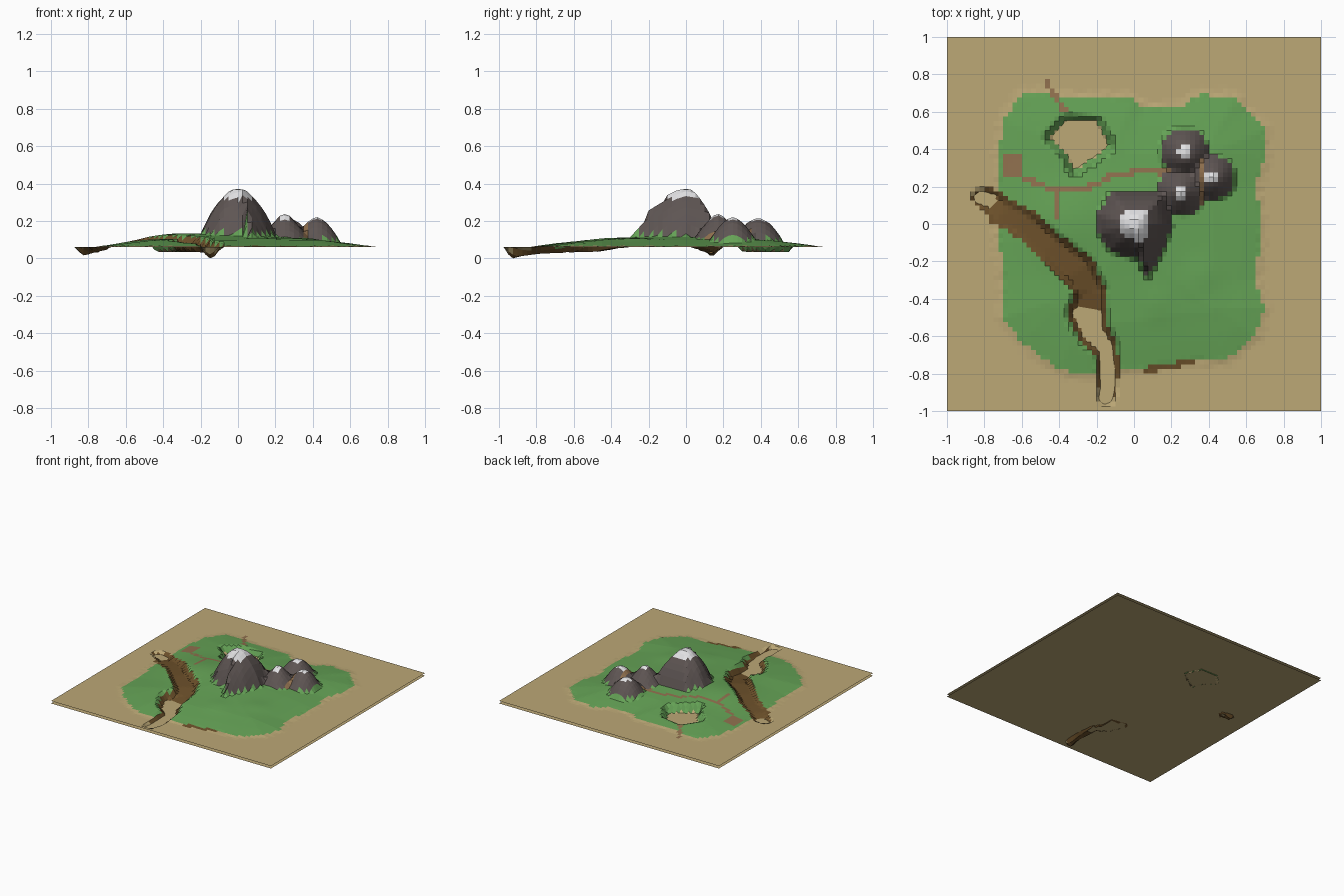
import bpy, bmesh, math, random
from mathutils import Vector

if "Cube" in bpy.data.objects:
    bpy.data.objects.remove(bpy.data.objects["Cube"])

random.seed(4)
N, STEP, SHORE = 80, 0.025, 0.04


def mat(name, r, g, b):
    m = bpy.data.materials.new(name)
    lin = [((c / 255 + 0.055) / 1.055) ** 2.4 for c in (r, g, b)]
    m.diffuse_color = (*lin, 1)
    m.use_nodes = True
    m.node_tree.nodes["Principled BSDF"].inputs["Base Color"].default_value = m.diffuse_color
    return m


MATS = [mat("sand", 188, 168, 118), mat("grass", 101, 163, 86), mat("dirt_path", 144, 112, 78),
        mat("river_earth", 108, 80, 42), mat("rock", 94, 85, 83), mat("snow", 226, 226, 228)]
SAND, GRASS, PATH, EARTH, ROCK, SNOW = range(6)

# Outlines, seen from above
COAST = [(-.72, .4), (-.7, .55), (-.6, .7), (-.3, .68), (0, .67), (.05, .62), (.25, .62), (.35, .69),
         (.55, .68), (.6, .6), (.7, .5), (.7, .35), (.65, .2), (.68, 0), (.65, -.3), (.7, -.45),
         (.65, -.6), (.5, -.72), (.3, -.72), (.1, -.76), (-.1, -.78), (-.25, -.8), (-.4, -.78),
         (-.6, -.63), (-.7, -.5), (-.69, -.3), (-.72, -.1)]
VOLCANO = [(-.2, .05), (-.12, .17), (.17, .17), (.2, 0), (.16, -.13), (.07, -.29), (.03, -.19),
           (-.12, -.15), (-.19, -.05)]
POND = [(-.45, .46), (-.36, .56), (-.2, .55), (-.13, .42), (-.2, .37), (-.32, .29), (-.36, .38)]
# River: x, y, half width, floor height
RIVER = [(-.82, .14, .02, .016), (-.77, .13, .035, .03), (-.7, .06, .055, .06), (-.6, .01, .055, .072),
         (-.45, -.12, .055, .08), (-.3, -.25, .07, .075), (-.23, -.36, .055, .055),
         (-.25, -.48, .075, .035), (-.22, -.58, .06, .035), (-.15, -.66, .035, .03),
         (-.14, -.78, .03, .025), (-.14, -.88, .02, .012), (-.15, -.925, .012, 0)]
PATHS = [[(-.62, .26), (-.42, .18), (-.4, .02)],
         [(-.42, .19), (-.22, .2), (-.12, .26), (.02, .28), (.35, .27), (.39, .24)],
         [(-.47, .76), (-.37, .6)], [(.37, .33), (.37, .1)]]
PEAKS = [(.25, .17, .238, .13), (.42, .25, .222, .12), (.27, .385, .218, .13)]


def lerp(t, pts):
    if t <= pts[0][0]:
        return pts[0][1]
    for (a, u), (b, v) in zip(pts, pts[1:]):
        if t <= b:
            return u + (v - u) * (t - a) / (b - a)
    return pts[-1][1]


def seg(x, y, a, b):
    """distance to a segment and the position along it"""
    dx, dy = b[0] - a[0], b[1] - a[1]
    t = max(0, min(1, ((x - a[0]) * dx + (y - a[1]) * dy) / (dx * dx + dy * dy)))
    return math.hypot(x - a[0] - t * dx, y - a[1] - t * dy), t


def signed(x, y, poly):
    """distance to an outline, positive inside"""
    inside, best = False, 9
    for a, b in zip(poly, poly[1:] + poly[:1]):
        best = min(best, seg(x, y, a, b)[0])
        if (a[1] > y) != (b[1] > y) and x < a[0] + (b[0] - a[0]) * (y - a[1]) / (b[1] - a[1]):
            inside = not inside
    return best if inside else -best


def radial(x, y, poly):
    """0 at the origin, 1 on a star-shaped outline"""
    for a, b in zip(poly, poly[1:] + poly[:1]):
        det = a[0] * b[1] - a[1] * b[0]
        u, v = (x * b[1] - y * b[0]) / det, (a[0] * y - a[1] * x) / det
        if u >= -1e-6 and v >= -1e-6:
            return u + v
    return 0


def river(x, y):
    """distance beyond the river bed edge, and bed height"""
    best = (9, 0)
    for a, b in zip(RIVER, RIVER[1:]):
        d, t = seg(x, y, a, b)
        e = d - (a[2] + (b[2] - a[2]) * t)
        if e < best[0]:
            best = (e, a[3] + (b[3] - a[3]) * t)
    return best


def hill(x, y, cx, cy, h, r):
    return h * math.exp(-((x - cx) ** 2 + (y - cy) ** 2) / r ** 2)


def height(x, y):
    d = signed(x, y, COAST)
    if d < 0:
        d += random.uniform(-.014, .014)
    z = lerp(d, [(-.1, .035), (-.055, .056), (0, .066), (.1, .08), (.25, .098), (.45, .108), (.7, .118)])
    if d > 0:
        z += hill(x, y, -.35, .02, .026, .2) + hill(x, y, 0, 0, .012, .25)
        z += hill(x, y, .12, -.42, .006, .09) + hill(x, y, .36, -.28, .008, .1)
    # Mountain and lesser peaks
    z = max(z, lerp(radial(x, y, VOLCANO), [(0, .37), (.2, .368), (.45, .318), (.7, .255), (.85, .2),
                                            (1, .132), (1.05, .06)]))
    for px, py, h, r in PEAKS:
        t = math.hypot(x - px, y - py) / r
        z = max(z, lerp(t, [(0, h), (.2, h - .01), (.5, .185), (.8, .14), (1, .1), (1.1, .06)]))
    # Carve pond and river
    p = signed(x, y, POND)
    if p > -.03:
        z = min(z, .035 + max(0, -p) * 1.8)
    e, floor = river(x, y)
    if e < .06:
        z = min(z, floor + max(0, e) * 1.6)
    return z


def colour(c):
    x, y, z = c
    r = radial(x, y, VOLCANO)
    if r < 1:
        return SNOW if z > .32 else ROCK
    for a in PATHS[3:]:
        if seg(x, y, *a)[0] < .014:
            return PATH
    for px, py, h, rad in PEAKS:
        t = math.hypot(x - px, y - py)
        if t < .036:
            return SNOW
        if t < rad * .98:
            return ROCK
    if river(x, y)[0] < .026:
        return EARTH
    d = signed(x, y, COAST)
    if .05 < x < .32 and y < -.7 and -.03 < d < 0:
        return EARTH
    for line in PATHS[:3]:
        if any(seg(x, y, a, b)[0] < .014 for a, b in zip(line, line[1:])):
            return PATH
    if (-.7 < x < -.6 and .25 < y < .38) and x + y < -.24:
        return PATH
    return GRASS if d > 0 and signed(x, y, POND) < 0 else SAND


def make(name, bm):
    me = bpy.data.meshes.new(name)
    bm.to_mesh(me)
    bm.free()
    for m in MATS:
        me.materials.append(m)
    ob = bpy.data.objects.new(name, me)
    bpy.context.collection.objects.link(ob)
    return ob


# Flat sand sheet
bm = bmesh.new()
bm.faces.new([bm.verts.new((x, y, SHORE)) for x, y in ((-1, -1), (1, -1), (1, 1), (-1, 1))])
make("sand_sheet", bm)

# Island terrain: a height grid, coloured per cell
bm = bmesh.new()
grid = [[bm.verts.new((-1 + i * STEP, -1 + j * STEP, height(-1 + i * STEP, -1 + j * STEP)))
         for i in range(N + 1)] for j in range(N + 1)]
for j in range(N):
    for i in range(N):
        quad = [grid[j][i], grid[j][i + 1], grid[j + 1][i + 1], grid[j + 1][i]]
        zs = [v.co.z for v in quad]
        # Leave out cells hidden under the sheet, keeping the deep river ends
        if max(zs) <= SHORE and min(zs) > .028:
            continue
        f = bm.faces.new(quad)
        f.material_index = colour(f.calc_center_median())
bmesh.ops.delete(bm, geom=[v for v in bm.verts if not v.link_faces], context='VERTS')
make("island_terrain", bm)
